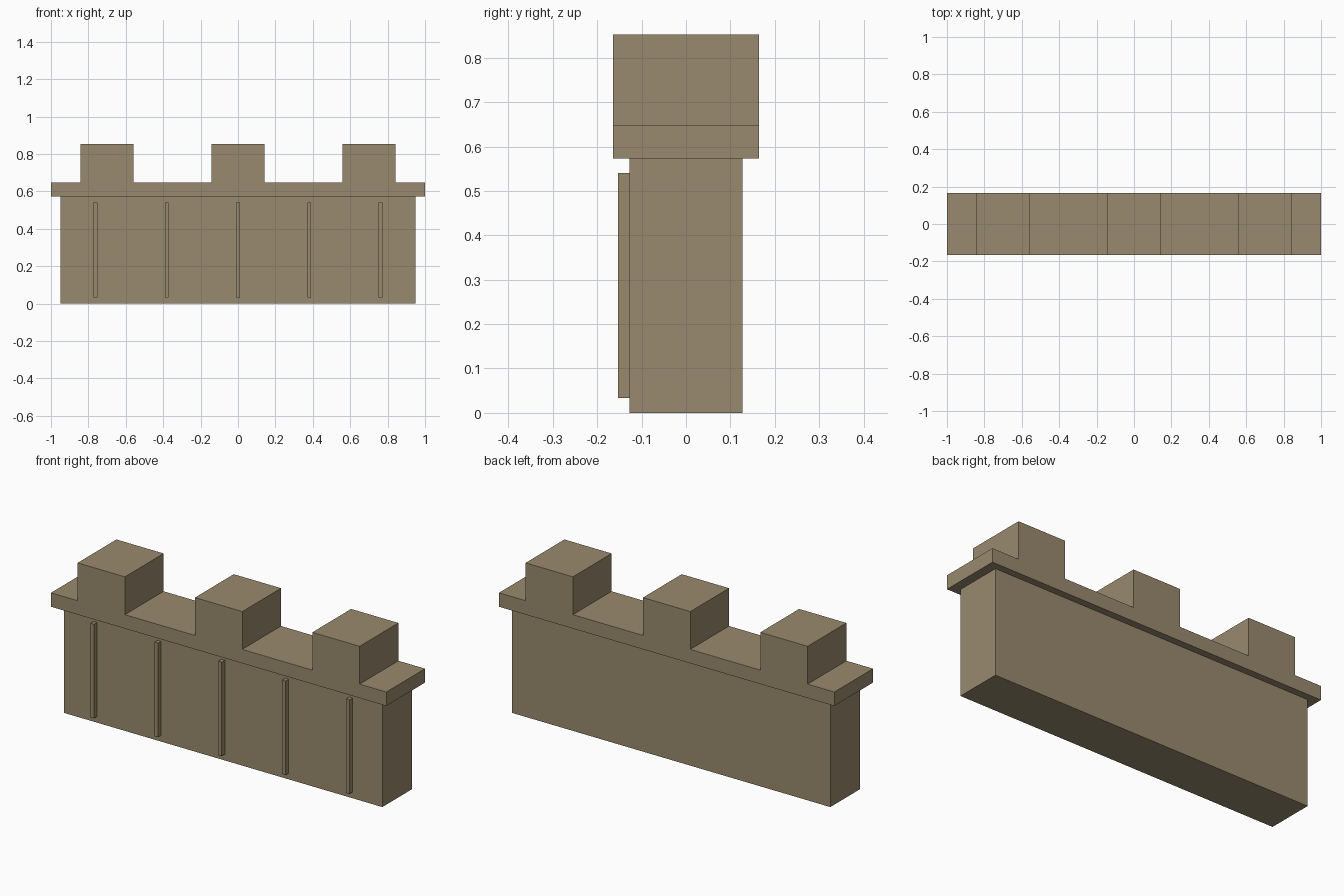
import bpy
import bmesh
from mathutils import Vector

cube = bpy.data.objects.get("Cube")
if cube:
    bpy.data.objects.remove(cube, do_unlink=True)

# Single sandstone colour
stone = bpy.data.materials.new("sandstone")
stone.use_nodes = True
colour = (0.32, 0.255, 0.156, 1)
stone.diffuse_color = colour
stone.node_tree.nodes["Principled BSDF"].inputs["Base Color"].default_value = colour


def box(name, x, y, z):
    """Add a box spanning the given (low, high) ranges."""
    low, high = (Vector(corner) for corner in zip(x, y, z))
    bm = bmesh.new()
    bmesh.ops.create_cube(bm, size=1)
    bmesh.ops.scale(bm, vec=high - low, verts=bm.verts)
    mesh = bpy.data.meshes.new(name)
    bm.to_mesh(mesh)
    bm.free()
    mesh.materials.append(stone)
    obj = bpy.data.objects.new(name, mesh)
    obj.location = (low + high) / 2
    bpy.context.collection.objects.link(obj)
    return obj


WALL_DEPTH = 0.127
CAP_DEPTH = 0.165
WALL_TOP = 0.573
CAP_TOP = 0.648

# Wall body and overhanging cap
box("wall", (-0.95, 0.95), (-WALL_DEPTH, WALL_DEPTH), (0, WALL_TOP))
box("wall_cap", (-1, 1), (-CAP_DEPTH, CAP_DEPTH), (WALL_TOP, CAP_TOP))

# Battlements along the cap
for i in range(3):
    x = (i - 1) * 0.7
    box(f"merlon_{i + 1}", (x - 0.141, x + 0.141),
        (-CAP_DEPTH, CAP_DEPTH), (CAP_TOP, 0.852))

# Thin upright ribs on the front face
for i in range(5):
    x = (i - 2) * 0.381
    box(f"front_rib_{i + 1}", (x - 0.01, x + 0.01),
        (-0.153, -WALL_DEPTH), (0.033, 0.54))
